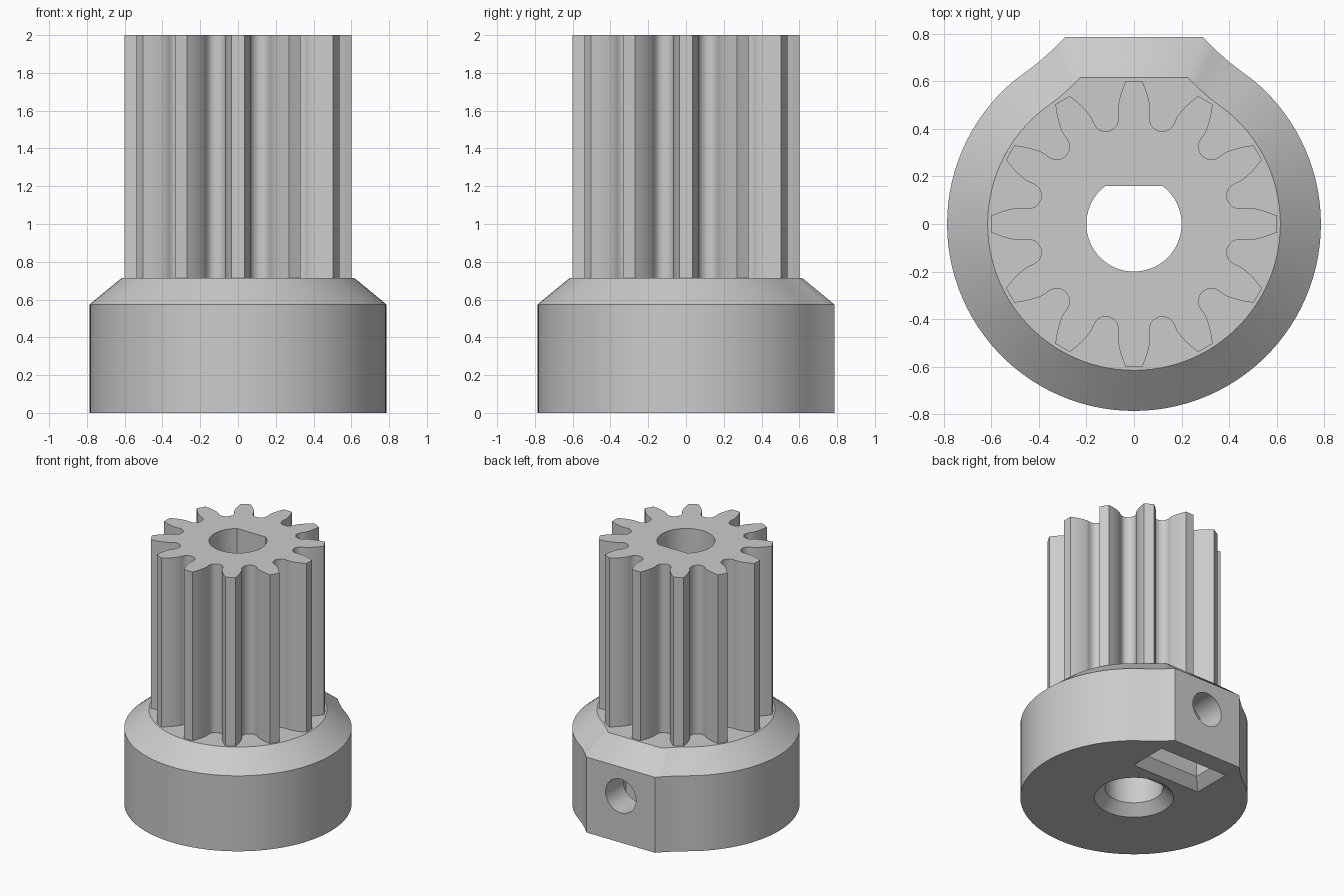
import bpy
import bmesh
import math
from mathutils import Vector, Matrix

cube = bpy.data.objects.get("Cube")
if cube:
    bpy.data.objects.remove(cube, do_unlink=True)

# Single plain grey
grey = bpy.data.materials.new("light_grey")
grey.use_nodes = True
grey.diffuse_color = (0.6, 0.6, 0.6, 1)
grey.node_tree.nodes["Principled BSDF"].inputs["Base Color"].default_value = (0.6, 0.6, 0.6, 1)


def loft(name, sections):
    """Closed solid through matching loops of 3D points."""
    bm = bmesh.new()
    rings = [[bm.verts.new(p) for p in s] for s in sections]
    n = len(rings[0])
    bm.faces.new(rings[0])
    bm.faces.new(rings[-1])
    for a, b in zip(rings, rings[1:]):
        for i in range(n):
            j = (i + 1) % n
            bm.faces.new((a[i], a[j], b[j], b[i]))
    bmesh.ops.recalc_face_normals(bm, faces=bm.faces)
    mesh = bpy.data.meshes.new(name)
    bm.to_mesh(mesh)
    bm.free()
    mesh.materials.append(grey)
    obj = bpy.data.objects.new(name, mesh)
    bpy.context.collection.objects.link(obj)
    return obj


def at_z(points, z, scale=1):
    return [(x * scale, y * scale, z) for x, y in points]


def arc(radius, start, end, count):
    angles = [math.radians(start + (end - start) * i / count) for i in range(count + 1)]
    return [(radius * math.cos(a), radius * math.sin(a)) for a in angles]


def smooth_path(points, steps=3):
    """Catmull-Rom curve through the points."""
    p = [Vector(q) for q in points]
    p = [2 * p[0] - p[1]] + p + [2 * p[-1] - p[-2]]
    out = []
    for a, b, c, d in zip(p, p[1:], p[2:], p[3:]):
        for k in range(steps):
            t = k / steps
            out.append(b + (c - a) * t / 2 + (a - 2.5 * b + 2 * c - d / 2) * t * t
                       + (1.5 * (b - c) + (d - a) / 2) * t ** 3)
    return out + [p[-2]]


def rectangle(hx, y0, y1):
    return [(-hx, y0), (hx, y0), (hx, y1), (-hx, y1)]


def combine(target, tool, operation):
    tool.hide_render = True
    mod = target.modifiers.new(tool.name, "BOOLEAN")
    mod.operation = operation
    mod.solver = "EXACT"
    mod.object = tool
    bpy.context.view_layer.objects.active = target
    bpy.ops.object.modifier_apply(modifier=mod.name)
    bpy.data.objects.remove(tool, do_unlink=True)


# Round collar with a flat boss at the back and a bevelled shoulder
flank = [(0.29, 0.785), (0.335, 0.738), (0.40, 0.68), (0.45, 0.642)]
outline = ([(-x, y) for x, y in flank]
           + arc(0.785, 130, 410, 84) + flank[::-1])
body = loft("pinion_body", [at_z(outline, 0), at_z(outline, 0.575),
                            at_z(outline, 0.715, 0.783)])

# Twelve-tooth gear: half a tooth, mirrored and repeated
half = smooth_path([(0.035, 0.6), (0.054, 0.55), (0.066, 0.5), (0.068, 0.47),
                    (0.065, 0.445), (0.071, 0.418), (0.086, 0.401), (0.105, 0.391)])
tooth = [Vector((-v.x, v.y)) for v in half[:0:-1]][1:] + [Vector((-half[0].x, half[0].y))] + half
gear_outline = []
for i in range(12):
    turn = Matrix.Rotation(-math.radians(30 * i), 2)
    gear_outline += [tuple(turn @ v) for v in tooth]
gear = loft("gear_teeth", [at_z(gear_outline, 0.65), at_z(gear_outline, 2)])
combine(body, gear, "UNION")

# D-shaped shaft bore with a conical lead-in underneath
flat_angle = math.degrees(math.asin(0.8))
bore = arc(0.2, 180 - flat_angle, 360 + flat_angle, 56)
combine(body, loft("bore_cutter", [at_z(bore, -0.1), at_z(bore, 2.1)]), "DIFFERENCE")
circle = arc(1, 0, 360, 64)[:-1]
combine(body, loft("lead_in_cutter", [at_z(circle, -0.02, 0.293), at_z(circle, 0.073, 0.2)]),
        "DIFFERENCE")

# Nut slot: flared mouth, straight sides and a pointed hexagonal end
mouth = loft("slot_mouth_cutter", [at_z(rectangle(0.308, 0.32, 0.66), -0.02),
                                   at_z(rectangle(0.22, 0.408, 0.572), 0.068)])
combine(body, mouth, "DIFFERENCE")
nut = [(-0.22, -0.05), (0.22, -0.05), (0.22, 0.48), (0, 0.605), (-0.22, 0.48)]
slot = loft("nut_slot_cutter", [[(x, y, z) for x, z in nut] for y in (0.408, 0.572)])
combine(body, slot, "DIFFERENCE")

# Set screw hole from the back flat into the bore
screw = arc(0.128, 0, 360, 40)[:-1]
hole = loft("screw_hole_cutter", [[(x, y, z + 0.355) for x, z in screw] for y in (0.08, 0.9)])
combine(body, hole, "DIFFERENCE")

bpy.ops.object.select_all(action="DESELECT")
body.select_set(True)
bpy.context.view_layer.objects.active = body
bpy.ops.object.shade_smooth_by_angle(angle=math.radians(30))
